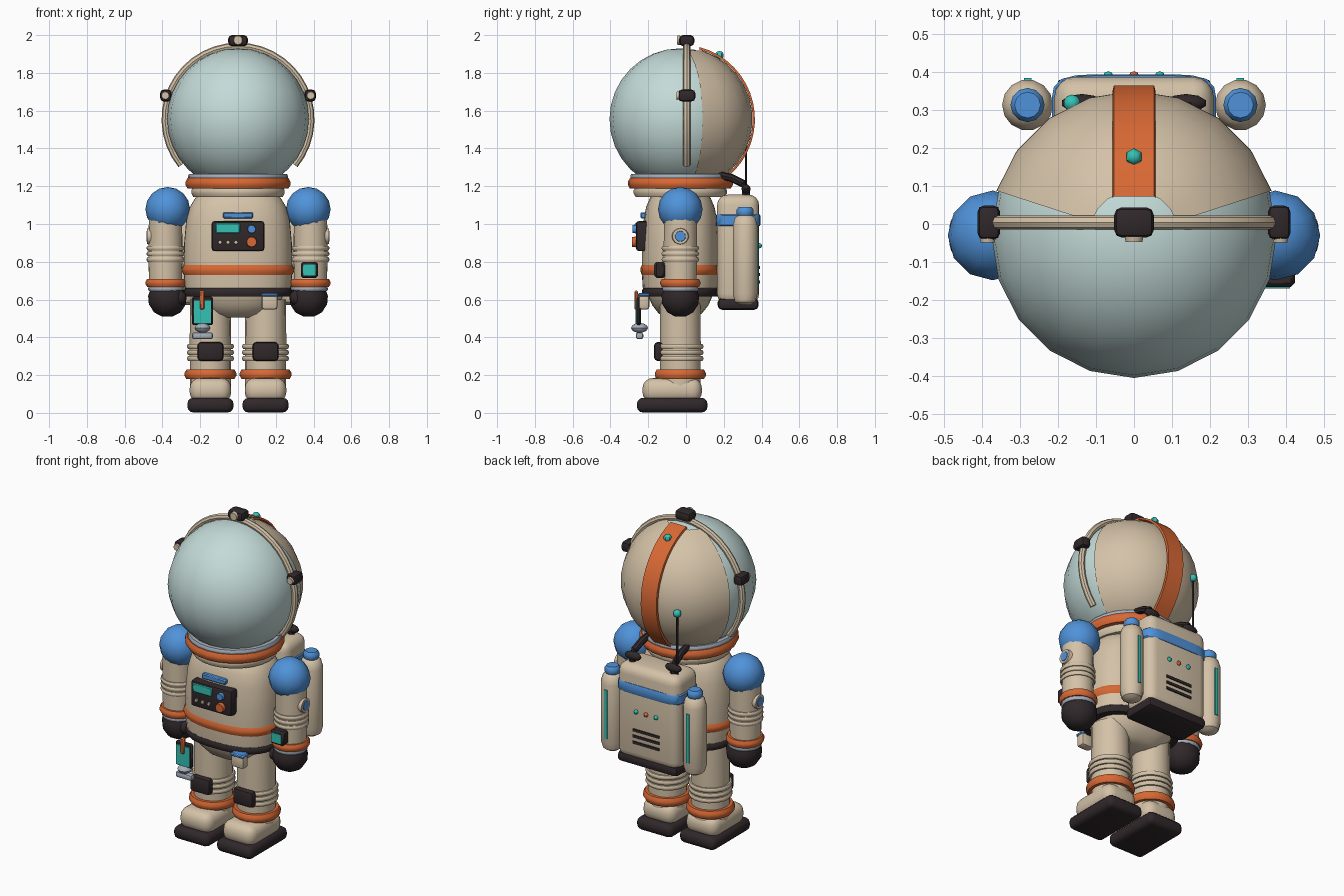
import bpy, bmesh
from math import sin, cos, pi, radians
from mathutils import Matrix, Vector

if "Cube" in bpy.data.objects:
    bpy.data.objects.remove(bpy.data.objects["Cube"], do_unlink=True)


def material(name, *rgb):
    m = bpy.data.materials.new(name)
    m.use_nodes = True
    m.diffuse_color = (*rgb, 1)
    m.node_tree.nodes["Principled BSDF"].inputs["Base Color"].default_value = (*rgb, 1)
    return m


BEIGE = material("beige suit", .66, .54, .39)
BLUE = material("blue", .08, .29, .70)
ORANGE = material("orange", .69, .14, .035)
TEAL = material("teal", .035, .54, .46)
DARK = material("dark rubber", .03, .021, .023)
GLASS = material("pale visor", .55, .71, .69)
GREY = material("grey metal", .38, .43, .50)
made = []


def finish(name, bm, mat):
    bmesh.ops.recalc_face_normals(bm, faces=bm.faces)
    me = bpy.data.meshes.new(name)
    bm.to_mesh(me)
    bm.free()
    me.materials.append(mat)
    ob = bpy.data.objects.new(name, me)
    bpy.context.collection.objects.link(ob)
    made.append(ob)
    return ob


def box(name, mat, loc, size, bevel=0.0, segs=3):
    bm = bmesh.new()
    bmesh.ops.create_cube(bm, size=1, matrix=Matrix.Translation(loc) @ Matrix.Diagonal((*size, 1)))
    if bevel:
        bmesh.ops.bevel(bm, geom=bm.edges[:], offset=bevel, segments=segs,
                        profile=.5, affect='EDGES', clamp_overlap=True)
    return finish(name, bm, mat)


def ball(name, mat, loc, size, u=12, v=8):
    size = (size,) * 3 if isinstance(size, float) else size
    bm = bmesh.new()
    bmesh.ops.create_uvsphere(bm, u_segments=u, v_segments=v, radius=1,
                              matrix=Matrix.Translation(loc) @ Matrix.Diagonal((*size, 1)))
    return finish(name, bm, mat)


def disc(name, mat, loc, r, depth, axis, n=14):
    bm = bmesh.new()
    rot = Vector(axis).to_track_quat('Z', 'Y').to_matrix().to_4x4()
    bmesh.ops.create_cone(bm, cap_ends=True, segments=n, radius1=r, radius2=r * .9,
                          depth=depth, matrix=Matrix.Translation(loc) @ rot)
    return finish(name, bm, mat)


def lathe(name, mat, loc, profile, sy=1.0, n=18, power=2.0, close=False):
    """Spin (radius, z) points; power above 2 squares the section."""
    bm = bmesh.new()
    rings = []
    for r, z in profile:
        ring = []
        for i in range(n):
            c, s = cos(2 * pi * i / n), sin(2 * pi * i / n)
            k = r / (abs(c) ** power + abs(s) ** power) ** (1 / power)
            ring.append(bm.verts.new((loc[0] + k * c, loc[1] + k * s * sy, loc[2] + z)))
        rings.append(ring)
    for a, b in zip(rings, rings[1:] + rings[:1] if close else rings[1:]):
        for i in range(n):
            bm.faces.new((a[i], a[(i + 1) % n], b[(i + 1) % n], b[i]))
    if not close:
        bm.faces.new(rings[0])
        bm.faces.new(rings[-1])
    return finish(name, bm, mat)


def band(name, mat, loc, r, h, depth=.03, **kw):
    """Ring with a rounded outer edge."""
    prof = [(r - depth, -h / 2), (r - h * .2, -h / 2), (r, -h * .15),
            (r, h * .15), (r - h * .2, h / 2), (r - depth, h / 2)]
    return lathe(name, mat, loc, prof, close=True, **kw)


def tube(name, mat, points, r, n=8):
    bm = bmesh.new()
    pts = [Vector(p) for p in points]
    rings = []
    for i, p in enumerate(pts):
        d = (pts[min(i + 1, len(pts) - 1)] - pts[max(i - 1, 0)]).normalized()
        ref = Vector((0, 1, 0)) if abs(d.y) < .5 else Vector((1, 0, 0))
        u = d.cross(ref).normalized()
        w = d.cross(u)
        rings.append([bm.verts.new(p + r * (cos(t) * u + sin(t) * w))
                      for t in (2 * pi * k / n for k in range(n))])
    for a, b in zip(rings, rings[1:]):
        for k in range(n):
            bm.faces.new((a[k], a[(k + 1) % n], b[(k + 1) % n], b[k]))
    bm.faces.new(rings[0])
    bm.faces.new(rings[-1])
    return finish(name, bm, mat)


def patch(name, mat, fn, nu, nv):
    """Open grid surface from fn(u, v) with u and v in 0..1."""
    bm = bmesh.new()
    g = [[bm.verts.new(fn(i / nu, j / nv)) for j in range(nv + 1)] for i in range(nu + 1)]
    for i in range(nu):
        for j in range(nv):
            bm.faces.new((g[i][j], g[i + 1][j], g[i + 1][j + 1], g[i][j + 1]))
    return finish(name, bm, mat)


# Helmet: visor globe, rear shell, orange crest
CY, HZ = -.03, 1.555
ball("visor_globe", GLASS, (0, CY, HZ), .375, 20, 16)


def shell(u, v):
    a, t = radians(18 + 144 * u), radians(18 + 132 * v)
    return (.382 * sin(t) * cos(a), CY + .382 * sin(t) * sin(a), HZ + .382 * cos(t))


patch("helmet_shell", BEIGE, shell, 8, 12)


def crest(u, v):
    t = radians(15 + 125 * u)
    r = (.383, .395, .395, .383)[round(v * 3)]
    x = (-.056, -.053, .053, .056)[round(v * 3)]
    return (x, CY + r * sin(t), HZ + r * cos(t))


patch("helmet_crest", ORANGE, crest, 16, 3)
ball("crest_light", TEAL, (0, .177, 1.892), .024, 6, 5)

# Head hoop and its clamps
tube("head_hoop", BEIGE, [(.386 * cos(a), .004, HZ + .386 * sin(a))
                          for a in (radians(-39 + 258 * i / 28) for i in range(29))], .019)
box("hoop_top_clamp", DARK, (0, .004, 1.971), (.104, .08, .058), .02, 2)
disc("hoop_top_lamp", BEIGE, (0, -.04, 1.973), .026, .014, (0, -1, 0), 10)
for s in (-1, 1):
    box("hoop_side_clamp", DARK, (s * .382, .004, 1.68), (.06, .09, .062), .018, 2)
    disc("hoop_side_lamp", BEIGE, (s * .385, -.043, 1.68), .022, .012, (0, -1, 0), 10)

# Neck rings
band("neck_base", BEIGE, (0, CY, 1.17), .247, .055, .2, n=24)
band("neck_ring", ORANGE, (0, CY, 1.215), .278, .055, .2, n=24)
band("neck_seal", GREY, (0, CY, 1.25), .265, .03, .2, n=24)

# Torso, hips and belts
body = dict(sy=.71, n=32, power=2.5)
lathe("torso", BEIGE, (0, CY, 0), [(.25, .64), (.28, .66), (.288, .75), (.285, .9), (.274, 1.02),
                                  (.255, 1.09), (.225, 1.14), (.18, 1.17)], **body)
lathe("hips", BEIGE, (0, CY, 0), [(.1, .505), (.16, .525), (.21, .57), (.24, .62), (.25, .66)], **body)
band("waist_stripe", ORANGE, (0, CY, .757), .297, .055, **body)
band("belt", DARK, (0, CY, .638), .287, .042, .06, **body)

# Chest control panel
box("chest_panel", DARK, (0, -.22, .936), (.28, .09, .16), .016, 2)
box("panel_screen", TEAL, (-.054, -.265, .978), (.128, .014, .052), .004, 1)
for i in range(3):
    disc("panel_button", BEIGE, (-.095 + i * .042, -.268, .903), .011, .012, (0, -1, 0), 8)
disc("blue_knob", BLUE, (.072, -.272, .973), .023, .025, (0, -1, 0))
disc("orange_knob", ORANGE, (.072, -.272, .905), .029, .03, (0, -1, 0))
box("chest_plate", BLUE, (0, -.226, 1.046), (.16, .03, .032), .006, 1)

for s in (-1, 1):
    # Arm with shoulder, ribs, badge, cuff and glove
    ax = s * .384
    ball("shoulder", BLUE, (s * .372, CY, 1.078), .118)
    lathe("arm", BEIGE, (ax, CY, 0), [(.086, .66), (.09, .8), (.088, 1.06)])
    for z in (.872, .842, .812):
        band("arm_rib", BEIGE, (ax, CY, z), .1, .024)
    disc("arm_badge_rim", BEIGE, (s * .468, CY, .935), .046, .028, (s, 0, 0), 16)
    disc("arm_badge", BLUE, (s * .481, CY, .935), .03, .008, (s, 0, 0), 16)
    band("cuff", ORANGE, (s * .381, CY, .688), .108, .044, .06)
    band("wrist_seal", GREY, (s * .379, CY, .657), .097, .026, .06)
    lathe("glove", DARK, (s * .374, CY, 0), [(.03, .511), (.07, .532), (.098, .575),
                                             (.102, .62), (.09, .652)], n=14)
    ball("thumb", DARK, (s * .308, CY - .045, .61), (.036, .04, .04), 10, 7)

    # Leg with knee, ankle and boot
    lx = s * .146
    lathe("leg", BEIGE, (lx, CY, 0), [(.108, .13), (.11, .35), (.108, .6)])
    for z in (.352, .32, .288):
        band("knee_rib", BEIGE, (lx, CY, z), .124, .026)
    box("knee_pad", DARK, (lx, -.145, .325), (.138, .05, .1), .02, 2)
    band("ankle_ring", ORANGE, (lx, CY, .204), .137, .05, .06)
    ball("boot_toggle", ORANGE, (lx, -.138, .175), (.03, .028, .022), 8, 6)
    box("boot", BEIGE, (lx, -.073, .12), (.22, .315, .13), .055, 4)
    box("sole", DARK, (lx, -.073, .041), (.244, .374, .078), .032, 3)

# Wrist display on the left arm
box("wrist_display", DARK, (.378, -.138, .757), (.09, .055, .085), .01, 1)
box("wrist_screen", TEAL, (.378, -.166, .757), (.066, .008, .058))

# Belt pouch, hand tablet and hanging clip
box("pouch", BEIGE, (.167, -.222, .588), (.085, .055, .082), .014, 2)
box("pouch_flap", BLUE, (.167, -.224, .625), (.09, .06, .02), .006, 1)
box("tablet", DARK, (-.188, -.25, .54), (.112, .024, .15), .008, 1)
box("tablet_screen", TEAL, (-.188, -.264, .535), (.09, .008, .122))
box("tablet_strap", ORANGE, (-.19, -.263, .597), (.026, .02, .1), .006, 1)
ball("clip_body", GREY, (-.188, -.246, .45), (.042, .045, .026), 12, 6)
box("clip_neck", GREY, (-.188, -.246, .428), (.03, .024, .04))
box("clip_bar", GREY, (-.188, -.246, .408), (.11, .04, .036), .012, 2)

# Backpack
box("backpack", BEIGE, (0, .276, .865), (.42, .222, .58), .055, 4)
box("pack_base", DARK, (0, .276, .577), (.41, .216, .062), .022, 2)
# band around the pack follows its rounded corners
lathe("pack_band", BLUE, (0, .276, 1.02), [(.21, -.03), (.216, -.024), (.216, .024), (.21, .03)],
      sy=.545, n=40, power=6)
for x, m in ((-.068, TEAL), (0, ORANGE), (.068, TEAL)):
    ball("pack_light", m, (x, .388, .885), .014, 8, 6)
for i in range(3):
    box("pack_vent", DARK, (0, .388, .77 - i * .038), (.18, .01, .016))
for s in (-1, 1):
    lathe("tank", BEIGE, (s * .28, .313, 0), [(.03, .572), (.055, .588), (.067, .63), (.067, .99),
                                             (.055, 1.033), (.03, 1.05)], n=14)
    lathe("tank_cap", BLUE, (s * .28, .313, 0), [(.036, 1.04), (.045, 1.052), (.045, 1.075),
                                                (.034, 1.09)], n=12)
    box("tank_gauge", TEAL, (s * .28, .379, .81), (.02, .01, .3))
    tube("pack_hose", DARK, [(s * .13, .13, 1.235), (s * .13, .17, 1.26), (s * .135, .24, 1.245),
                             (s * .14, .3, 1.215), (s * .14, .318, 1.18), (s * .14, .318, 1.12)], .021)
    ball("hose_joint", DARK, (s * .137, .318, 1.185), (.055, .024, .026), 10, 6)

# Antenna
tube("antenna", DARK, [(-.163, .318, 1.13), (-.163, .318, 1.52)], .007, 6)
ball("antenna_tip", TEAL, (-.163, .318, 1.525), .023, 10, 7)

# Smooth shading with sharp edges kept
bpy.ops.object.select_all(action='DESELECT')
for ob in made:
    ob.select_set(True)
bpy.context.view_layer.objects.active = made[0]
bpy.ops.object.shade_smooth_by_angle(angle=radians(40))
